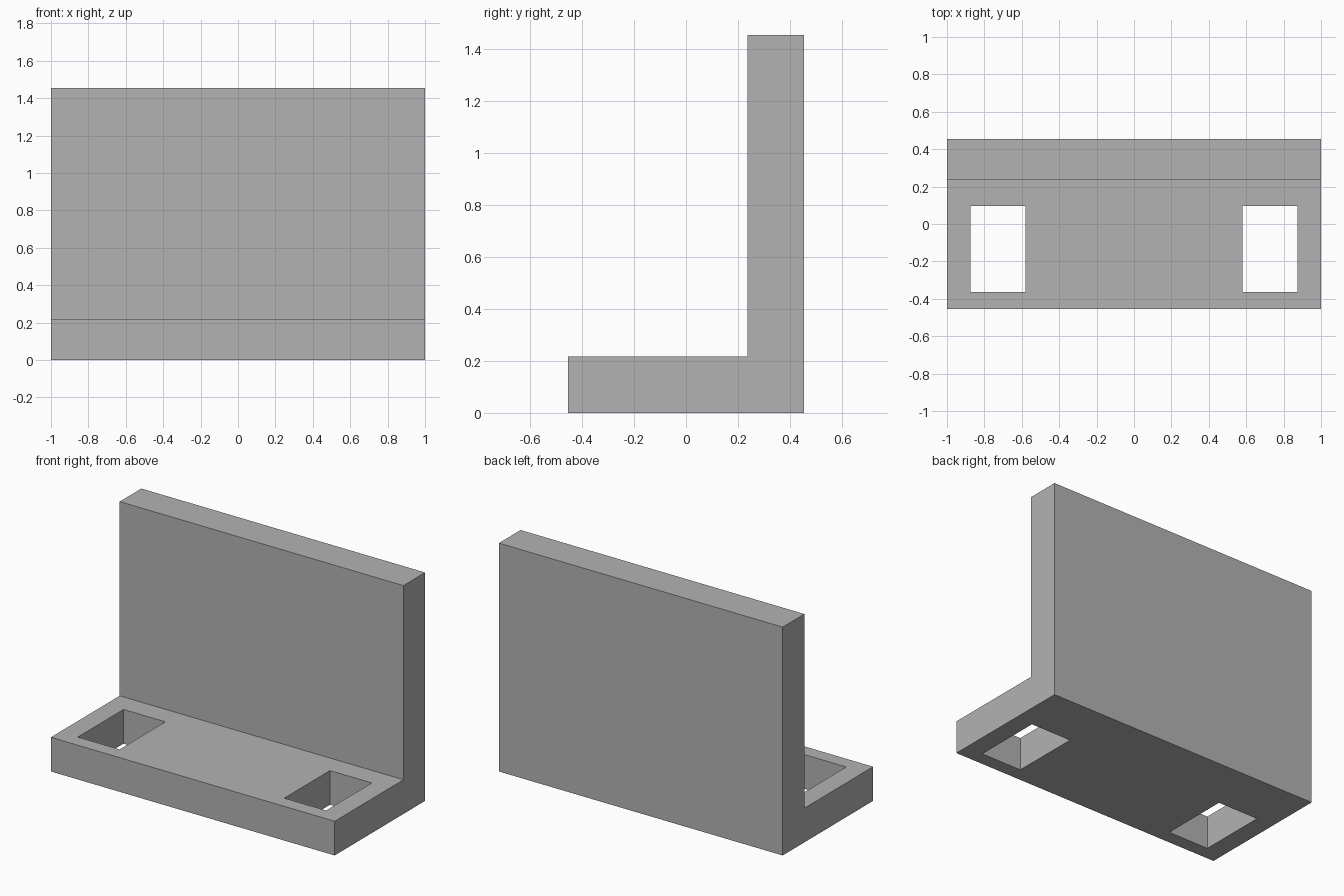
import bpy
import bmesh
from mathutils import Vector

default = bpy.data.objects.get("Cube")
if default:
    bpy.data.objects.remove(default, do_unlink=True)

GREY = (0.45, 0.45, 0.45, 1.0)
material = bpy.data.materials.new("plain grey")
material.use_nodes = True
material.diffuse_color = GREY
material.node_tree.nodes["Principled BSDF"].inputs["Base Color"].default_value = GREY


def extruded(name, outline, direction):
    """Solid made by sweeping a flat outline along a direction."""
    bm = bmesh.new()
    face = bm.faces.new([bm.verts.new(p) for p in outline])
    swept = bmesh.ops.extrude_face_region(bm, geom=[face])["geom"]
    verts = [v for v in swept if isinstance(v, bmesh.types.BMVert)]
    bmesh.ops.translate(bm, verts=verts, vec=Vector(direction))
    # Close the starting side if the sweep consumed it
    bmesh.ops.holes_fill(bm, edges=[e for e in bm.edges if e.is_boundary], sides=0)
    bmesh.ops.recalc_face_normals(bm, faces=bm.faces)
    mesh = bpy.data.meshes.new(name)
    bm.to_mesh(mesh)
    bm.free()
    mesh.materials.append(material)
    obj = bpy.data.objects.new(name, mesh)
    bpy.context.collection.objects.link(obj)
    return obj


# L-shaped bracket: base flange and upright plate in one profile
front, step, back = -0.455, 0.237, 0.455
base_top, top = 0.218, 1.455
profile = [(front, 0), (back, 0), (back, top), (step, top), (step, base_top), (front, base_top)]
bracket = extruded("angle_bracket", [(-1, y, z) for y, z in profile], (2, 0, 0))

# Rectangular mounting slots through the base, one at each end
for side, label in ((-1, "right"), (1, "left")):
    inner, outer = 0.58 * side, 0.875 * side
    near, far = -0.363, 0.097
    slot = [(inner, near, -0.1), (outer, near, -0.1), (outer, far, -0.1), (inner, far, -0.1)]
    cutter = extruded(label + "_slot_cutter", slot, (0, 0, 0.5))
    cutter.hide_render = True
    cutter.hide_set(True)
    cut = bracket.modifiers.new(label + "_slot", 'BOOLEAN')
    cut.operation = 'DIFFERENCE'
    cut.solver = 'EXACT'
    cut.object = cutter

# Bake the slots into the bracket and discard the cutters
bpy.context.view_layer.update()
evaluated = bracket.evaluated_get(bpy.context.evaluated_depsgraph_get())
baked = bpy.data.meshes.new_from_object(evaluated)
cutters = [m.object for m in bracket.modifiers]
bracket.modifiers.clear()
bracket.data = baked
for cutter in cutters:
    bpy.data.objects.remove(cutter, do_unlink=True)
